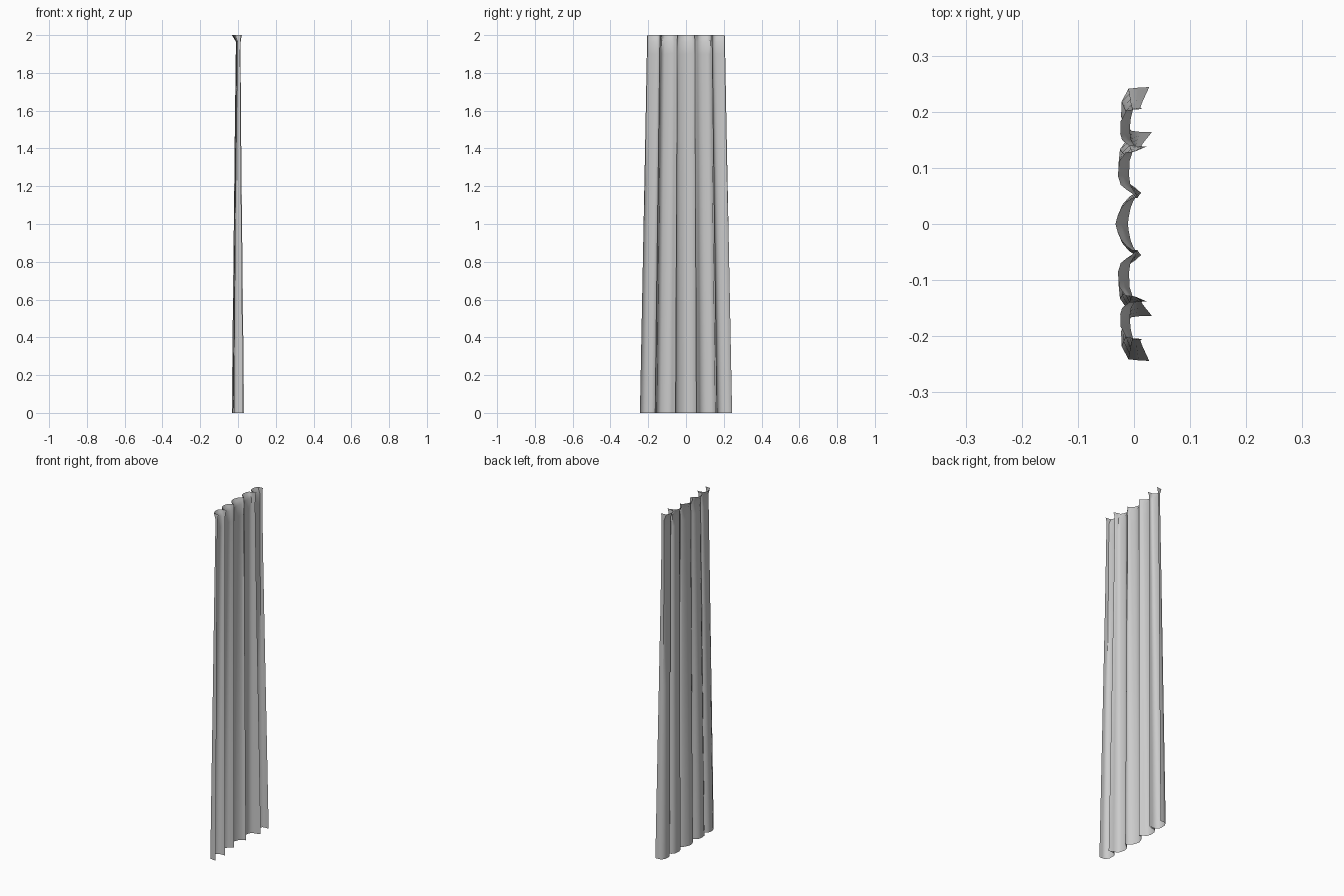
import bpy, bmesh

# Half of the pleated hem outline (x, y), from the middle to the outer edge
half = [(-0.033, 0.0), (-0.029, 0.015), (-0.021, 0.034), (-0.009, 0.048),
        (0.003, 0.056), (0.013, 0.055), (0.002, 0.065), (-0.010, 0.073),
        (-0.022, 0.083), (-0.028, 0.103), (-0.025, 0.133), (-0.012, 0.152),
        (0.008, 0.154), (0.032, 0.164), (0.012, 0.164), (-0.004, 0.166),
        (-0.019, 0.178), (-0.023, 0.192), (-0.022, 0.218), (-0.010, 0.241),
        (0.008, 0.243), (0.027, 0.244)]
outline = [(x, -y) for x, y in reversed(half[1:])] + half

# Height, pleat depth, width and x shift: narrows upward, flares at the header
levels = [(0.0, 1.0, 1.0, 0.0), (0.5, 0.84, 0.96, 0.0), (1.0, 0.67, 0.92, 0.0),
          (1.5, 0.51, 0.88, 0.0), (1.9, 0.39, 0.85, 0.001),
          (1.965, 0.39, 0.845, 0.002), (1.985, 0.62, 0.842, -0.003),
          (2.0, 0.85, 0.84, -0.005)]

# Curtain cloth: hem outline lofted up to the header
bm = bmesh.new()
rows = [[bm.verts.new((x * depth + dx, y * width, z)) for x, y in outline]
        for z, depth, width, dx in levels]
for low, high in zip(rows, rows[1:]):
    for i in range(len(outline) - 1):
        bm.faces.new((low[i], low[i + 1], high[i + 1], high[i]))
mesh = bpy.data.meshes.new("curtain")
bm.to_mesh(mesh)
bm.free()
curtain = bpy.data.objects.new("curtain", mesh)
bpy.context.collection.objects.link(curtain)

# Smooth cloth with crisp pleat folds
bpy.context.view_layer.objects.active = curtain
curtain.select_set(True)
bpy.ops.object.shade_smooth_by_angle(angle=1.05)
